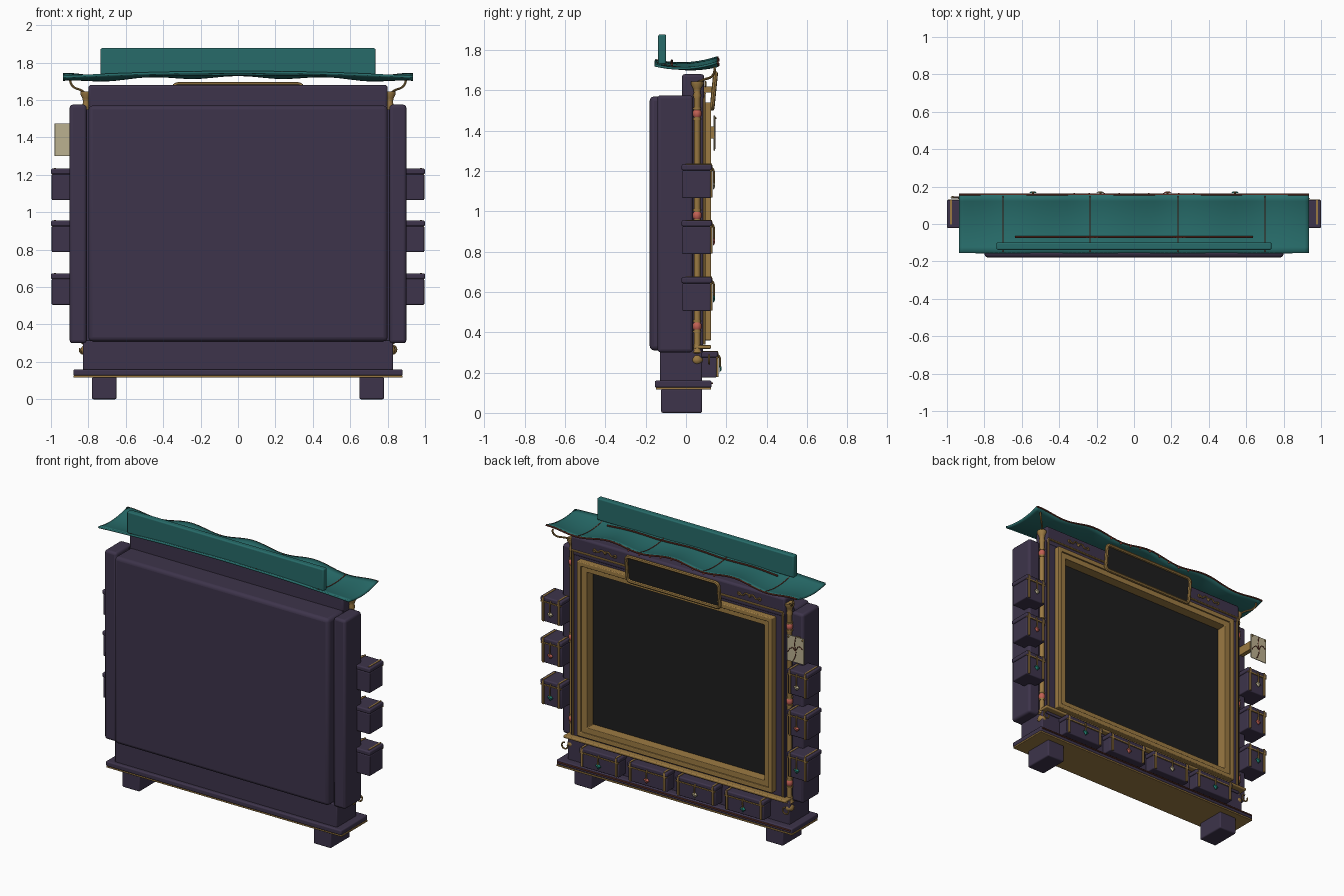
import bpy, bmesh, math
from mathutils import Vector, Matrix

if "Cube" in bpy.data.objects:
    bpy.data.objects.remove(bpy.data.objects["Cube"])


def material(name, rgb):
    m = bpy.data.materials.new(name)
    m.diffuse_color = (*rgb, 1)
    m.use_nodes = True
    m.node_tree.nodes["Principled BSDF"].inputs["Base Color"].default_value = m.diffuse_color
    return m


PURPLE = material("dark purple", (0.047, 0.034, 0.070))
TEAL = material("teal cloth", (0.020, 0.148, 0.142))
GOLD = material("aged gold", (0.33, 0.195, 0.055))
BLACK = material("screen black", (0.013, 0.013, 0.013))
PAPER = material("parchment", (0.50, 0.44, 0.28))
CORAL = material("coral", (0.55, 0.12, 0.09))
BROWN = material("red brown", (0.13, 0.035, 0.022))
GEM = material("green gem", (0.015, 0.22, 0.17))


def finish(name, bm, mat, bevel=0.0, smooth=True):
    bmesh.ops.recalc_face_normals(bm, faces=bm.faces)
    me = bpy.data.meshes.new(name)
    bm.to_mesh(me)
    bm.free()
    return add(name, me, mat, bevel, smooth)


def add(name, me, mat, bevel=0.0, smooth=True):
    me.materials.clear()
    me.materials.append(mat)
    ob = bpy.data.objects.new(name, me)
    bpy.context.collection.objects.link(ob)
    if bevel:
        b = ob.modifiers.new("bevel", "BEVEL")
        b.width, b.segments, b.limit_method = bevel, 3, "ANGLE"
    if smooth:
        bpy.context.view_layer.objects.active = ob
        ob.select_set(True)
        bpy.ops.object.shade_smooth_by_angle(angle=math.radians(40))
        ob.select_set(False)
    return ob


def box(name, x, y, z, mat, bevel=0.0):
    bm = bmesh.new()
    bmesh.ops.create_cube(bm, size=1)
    for v in bm.verts:
        v.co = Vector([(r[0] + r[1]) / 2 + c * (r[1] - r[0]) for r, c in zip((x, y, z), v.co)])
    return finish(name, bm, mat, bevel)


def pair(name, x, y, z, mat, bevel=0.0):
    for s, side in ((-1, "left"), (1, "right")):
        box(f"{name}_{side}", sorted((s * x[0], s * x[1])), y, z, mat, bevel)


def frame(name, outer, inner, y, mat, bevel=0.0):
    """Rectangular ring; outer and inner are (half width, z low, z high)."""
    bm = bmesh.new()
    loops = []
    for (w, a, b), yy in ((outer, y[0]), (outer, y[1]), (inner, y[1]), (inner, y[0])):
        loops.append([bm.verts.new((px, yy, pz)) for px, pz in ((-w, a), (w, a), (w, b), (-w, b))])
    for i in range(4):
        for k in range(4):
            p, q = loops[i], loops[(i + 1) % 4]
            bm.faces.new((p[k], p[(k + 1) % 4], q[(k + 1) % 4], q[k]))
    return finish(name, bm, mat, bevel)


def tube(name, pts, r, mat, curved=True, closed=False):
    cu = bpy.data.curves.new(name, "CURVE")
    cu.dimensions, cu.bevel_depth, cu.bevel_resolution, cu.use_fill_caps = "3D", r, 2, True
    sp = cu.splines.new("NURBS" if curved else "POLY")
    sp.points.add(len(pts) - 1)
    for p, c in zip(sp.points, pts):
        p.co = (*c, 1)
    sp.use_cyclic_u = closed
    if curved:
        sp.order_u, sp.use_endpoint_u, sp.resolution_u = 3, True, 6
    tmp = bpy.data.objects.new("tmp", cu)
    me = bpy.data.meshes.new_from_object(tmp)
    bpy.data.objects.remove(tmp)
    return add(name, me, mat)


def lathe(name, centre, profile, mat, n=20):
    bm = bmesh.new()
    rings = [[bm.verts.new((centre[0] + r * math.cos(2 * math.pi * k / n),
                            centre[1] + r * math.sin(2 * math.pi * k / n), z))
              for k in range(n)] for r, z in profile]
    for p, q in zip(rings, rings[1:]):
        for k in range(n):
            bm.faces.new((p[k], p[(k + 1) % n], q[(k + 1) % n], q[k]))
    bm.faces.new(rings[0])
    bm.faces.new(rings[-1])
    return finish(name, bm, mat)


def gem(name, c, r, mat):
    bm = bmesh.new()
    bmesh.ops.create_cone(bm, segments=4, radius1=r, radius2=r * 0.4, depth=0.01, cap_ends=True)
    bmesh.ops.transform(bm, matrix=Matrix.Translation(c) @ Matrix.Rotation(-math.pi / 2, 4, "X"), verts=bm.verts)
    finish(name, bm, mat, smooth=False)


def chest(name, x0, x1, y0, y1, z0, z1, stone):
    """Small trunk with lid, corner straps, latch and stone, facing +y."""
    lid, cx = z1 - 0.03, (x0 + x1) / 2
    box(name + "_body", (x0 + .004, x1 - .004), (y0 + .004, y1 - .006), (z0, lid), PURPLE, .006)
    box(name + "_lid", (x0, x1), (y0, y1), (lid, z1), PURPLE, .008)
    for i, sx in enumerate((x0 + .022, x1 - .022)):
        box(f"{name}_strap_{i}", (sx - .007, sx + .007), (y1 - .01, y1 + .003), (z0 + .003, z1 - .004), GOLD, .002)
        box(f"{name}_top_strap_{i}", (sx - .005, sx + .005), (y0 + .02, y1), (z1 - .004, z1 + .003), GOLD)
    box(name + "_rim", (x0 + .005, x1 - .005), (y1 - .01, y1 + .002), (lid - .006, lid + .002), GOLD)
    zm = (z0 + lid) / 2
    tube(name + "_latch", [(cx, y1, lid + .012), (cx, y1 + .014, lid), (cx, y1 + .008, zm + .015), (cx, y1 + .012, zm)],
         .005, GOLD)
    gem(name + "_stone", (cx, y1 + .012, zm - .005), .022, stone)


# Cabinet: body, side panels, header, base, plinth, feet
box("back_shell", (-.8, .8), (-.18, .03), (.31, 1.57), PURPLE, .022)
pair("side_panel", (.81, .90), (-.142, .035), (.30, 1.575), PURPLE, .016)
box("header", (-.8, .8), (-.02, .09), (1.55, 1.68), PURPLE, .014)
frame("front_surround", (.8, .30, 1.57), (.68, .40, 1.50), (-.02, .085), PURPLE)
pair("panel_joint", (.79, .83), (-.11, .02), (.31, 1.55), PURPLE)
box("base", (-.83, .83), (-.13, .08), (.15, .315), PURPLE, .008)
box("plinth", (-.88, .88), (-.155, .127), (.126, .16), PURPLE, .008)
box("plinth_gold_trim", (-.88, .88), (-.15, .125), (.115, .127), GOLD, .003)
tube("plinth_cord", [(-.87, .13, .147), (.87, .13, .147)], .005, BROWN, False)
pair("foot", (.65, .78), (-.123, .08), (0, .12), PURPLE, .008)

# Screen with gold bezel and trim
box("screen", (-.67, .67), (.03, .045), (.40, 1.50), BLACK)
frame("screen_bezel", (.73, .36, 1.54), (.70, .39, 1.51), (.07, .125), GOLD, .005)
frame("bezel_reveal", (.705, .385, 1.515), (.662, .425, 1.475), (.04, .113), GOLD, .004)
box("ledge", (-.83, .83), (.04, .125), (.318, .336), GOLD, .006)
tube("header_line", [(-.79, .092, 1.585), (.79, .092, 1.585)], .007, GOLD, False)
for s in (-1, 1):
    tube("surround_line", [(s * .785, .088, .34), (s * .785, .088, 1.585)], .008, GOLD, False)

# Name plate: rounded frame leaning outwards at the top
tilt = Matrix.Translation((0, .138, 1.597)) @ Matrix.Rotation(-.1, 4, "X")
corner = []
for cx, cz, a0 in ((.32, .062, 0), (-.32, .062, 90), (-.32, -.062, 180), (.32, -.062, 270)):
    for k in range(5):
        a = math.radians(a0 + 22.5 * k)
        corner.append(tilt @ Vector((cx + .025 * math.cos(a), 0, cz + .025 * math.sin(a))))
tube("name_plate_frame", corner, .012, GOLD, False, True)
bm = bmesh.new()
bm.faces.new([bm.verts.new(p) for p in corner])
ext = bmesh.ops.extrude_face_region(bm, geom=bm.faces[:])
bmesh.ops.translate(bm, vec=(0, -.012, 0), verts=[g for g in ext["geom"] if isinstance(g, bmesh.types.BMVert)])
finish("name_plate", bm, BLACK)
for x in (-.2, .2):
    box("name_plate_bracket", (x - .015, x + .015), (.08, .13), (1.59, 1.62), GOLD)

# Posts with beads, capitals, hooks and canopy brackets
POST = [(.008, .235), (.026, .25), (.03, .265), (.022, .282), (.014, .29), (.027, .30), (.018, .32), (.016, .345),
        (.016, 1.56), (.02, 1.575), (.016, 1.59), (.02, 1.61), (.031, 1.63), (.031, 1.645)]
for s, side in ((-1, "left"), (1, "right")):
    px = s * .812
    lathe("post_" + side, (px, .055), POST, GOLD)
    for z in (.43, .98, 1.485):
        lathe("bead_" + side, (px, .055), [(.014, z - .02), (.021, z - .01), (.021, z + .01), (.014, z + .02)], CORAL)
        for dz in (-.026, .026):
            lathe("collar_" + side, (px, .055), [(.02, z + dz - .005), (.02, z + dz + .005)], GOLD)
    tube("canopy_bracket_" + side, [(s * .82, .06, 1.64), (s * .84, .09, 1.655), (s * .88, .13, 1.665),
                                    (s * .90, .145, 1.70), (s * .895, .14, 1.715)], .006, GOLD)
    tube("hook_" + side, [(s * .825 + .022 * math.cos(a), .115, .265 + .022 * math.sin(a))
                          for a in [k * math.pi / 8 for k in range(-9, 5)]], .005, GOLD)
    # Scroll ornaments on the header
    for d in (-1, 1):
        tube("scroll_" + side, [(s * .54 + d * u, .096, 1.63 + w) for u, w in
             ((0, 0), (.025, .022), (.05, -.015), (.08, .012), (.088, -.01), (.07, -.01))], .005, GOLD)
    gem("scroll_stone_" + side, (s * .54, .096, 1.63), .014, GOLD)


# Wavy cloth canopy
def roof_z(x, y):
    return (1.727 + .022 * (y / .155) ** 2 - .025 * (x / .935) ** 2
            + .014 * math.cos(2 * math.pi * x / .467) * (y + .155) / .31)


NX, NY = 80, 10
bm = bmesh.new()
grid = []
for i in range(NX + 1):
    x = -.935 + 1.87 * i / NX
    grid.append([bm.verts.new((x, y, roof_z(x, y))) for y in [-.155 + .31 * j / NY for j in range(NY + 1)]])
for i in range(NX):
    for j in range(NY):
        bm.faces.new((grid[i][j], grid[i + 1][j], grid[i + 1][j + 1], grid[i][j + 1]))
roof = finish("canopy", bm, TEAL)
thick = roof.modifiers.new("thickness", "SOLIDIFY")
thick.thickness, thick.offset = .012, 0
xs = [-.935 + 1.87 * i / 60 for i in range(61)]
tube("canopy_edge_cord", [(x, .156, roof_z(x, .155)) for x in xs], .006, BROWN, False)
for x in (-.70, -.235, .235, .70):
    tube("canopy_seam", [(x, -.15 + .03 * j, roof_z(x, -.15 + .03 * j) + .005) for j in range(11)], .004, BROWN, False)
tube("canopy_ridge", [(x * .68, -.07, roof_z(x * .68, -.07) + .012) for x in xs], .006, BROWN, False)
for k in range(9):
    x = -.32 + .08 * k
    gem("canopy_bead", (x, .16, roof_z(x, .155) - .008), .009, CORAL)
box("top_board", (-.735, .735), (-.138, -.098), (1.73, 1.877), TEAL, .008)

# Trunks along the base and up the sides
for x, stone in zip((-.54, -.18, .18, .54), (GEM, PAPER, CORAL, GEM)):
    chest("base_trunk", x - .15, x + .15, .06, .158, .175, .305, stone)
for z, stone in zip((.505, .787, 1.065), (GEM, CORAL, PAPER)):
    chest("side_trunk_right", .84, 1.0, -.022, .128, z, z + .168, stone)
    chest("side_trunk_left", -1.0, -.84, -.022, .128, z, z + .168, stone)

# Pinned chart with ink routes
box("chart", (-.98, -.855), (.137, .143), (1.30, 1.475), PAPER, .002)
box("chart_backing", (-.88, -.85), (.03, .138), (1.36, 1.42), GOLD)
tube("chart_route", [(-.97, .144, 1.40), (-.94, .144, 1.43), (-.92, .144, 1.37), (-.89, .144, 1.41), (-.86, .144, 1.36)],
     .003, BROWN)
tube("chart_coast", [(-.92, .144, 1.47), (-.905, .144, 1.42), (-.93, .144, 1.36), (-.90, .144, 1.31)], .003, BROWN)
for x in (-.97, -.865):
    gem("chart_pin", (x, .146, 1.462), .008, GOLD)
